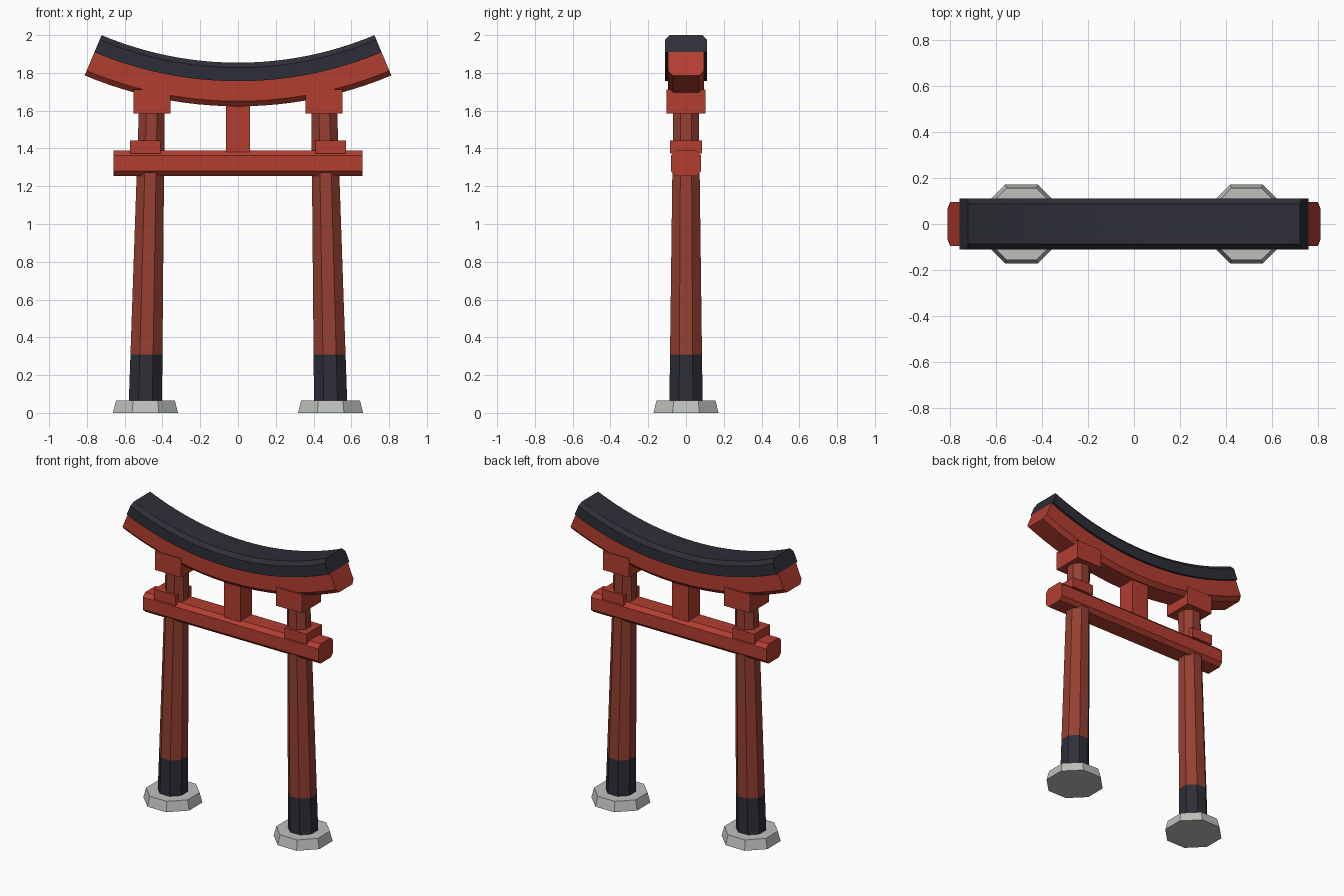
import bpy, bmesh, math

if "Cube" in bpy.data.objects:
    bpy.data.objects.remove(bpy.data.objects["Cube"])


def material(name, rgb):
    m = bpy.data.materials.new(name)
    m.diffuse_color = (*rgb, 1)
    m.use_nodes = True
    m.node_tree.nodes["Principled BSDF"].inputs["Base Color"].default_value = m.diffuse_color
    return m


RED = material("bright_red", (0.45, 0.048, 0.030))
WOOD = material("brown_red", (0.30, 0.050, 0.032))
BLACK = material("charcoal", (0.027, 0.028, 0.039))
STONE = material("stone_grey", (0.51, 0.53, 0.50))


def loft(name, rings, mats, smooth=False):
    """Skin a list of equal-length point rings and cap both ends.
    With two materials the first section takes the second one."""
    bm = bmesh.new()
    rows = [[bm.verts.new(p) for p in r] for r in rings]
    n = len(rows[0])
    for k, (a, b) in enumerate(zip(rows, rows[1:])):
        for i in range(n):
            j = (i + 1) % n
            f = bm.faces.new((a[i], a[j], b[j], b[i]))
            if len(mats) > 1 and k == 0:
                f.material_index = 1
    cap = bm.faces.new(rows[0])
    cap.material_index = len(mats) - 1
    bm.faces.new(rows[-1])
    bmesh.ops.recalc_face_normals(bm, faces=bm.faces)
    me = bpy.data.meshes.new(name)
    bm.to_mesh(me)
    bm.free()
    for m in mats:
        me.materials.append(m)
    ob = bpy.data.objects.new(name, me)
    bpy.context.collection.objects.link(ob)
    if smooth:
        bpy.ops.object.select_all(action='DESELECT')
        bpy.context.view_layer.objects.active = ob
        ob.select_set(True)
        bpy.ops.object.shade_smooth_by_angle(angle=math.radians(30))
    return ob


def octagon(cx, z, apothem):
    r = apothem / math.cos(math.pi / 8)
    return [(cx + r * math.cos(a), r * math.sin(a), z)
            for a in (math.pi / 8 + i * math.pi / 4 for i in range(8))]


def box(name, cx, hx, hy, z0, z1, mat):
    ring = [(cx - hx, -hy), (cx + hx, -hy), (cx + hx, hy), (cx - hx, hy)]
    return loft(name, [[(x, y, z) for x, y in ring] for z in (z0, z1)], [mat])


def curved_beam(name, profile, mat, steps=24):
    """Sweep a (y, height) profile along the upturned arc."""
    centre, half = 3.718, math.radians(22.8)
    rings = []
    for i in range(steps + 1):
        a = half * (2 * i / steps - 1)
        rings.append([((centre - h) * math.sin(a), y,
                       centre - (centre - h) * math.cos(a)) for y, h in profile])
    return loft(name, rings, [mat], smooth=True)


# Paired posts with their footings and blocks
for side, s in (("left", -1), ("right", 1)):
    loft(f"{side}_footing",
         [octagon(s * 0.49, 0, 0.172), octagon(s * 0.49, 0.066, 0.156)], [STONE])
    post = []
    for z in (0.05, 0.31, 1.62):
        t = (z - 0.066) / 1.52
        post.append(octagon(s * (0.49 - 0.033 * t), z, 0.0878 - 0.0195 * t))
    loft(f"{side}_post", post, [WOOD, BLACK])
    box(f"{side}_wedge_block", s * 0.492, 0.081, 0.085, 1.374, 1.443, RED)
    box(f"{side}_capital", s * 0.455, 0.098, 0.103, 1.586, 1.713, RED)

# Straight tie beam with chamfered edges
w, lo, hi, c = 0.08, 1.255, 1.388, 0.025
tie = [(-w + c, lo), (w - c, lo), (w, lo + c), (w, hi - c),
       (w - c, hi), (-w + c, hi), (-w, hi - c), (-w, lo + c)]
loft("tie_beam", [[(x, y, z) for y, z in tie] for x in (-0.66, 0.66)], [RED])

# Centre strut between the beams
box("centre_strut", 0, 0.063, 0.062, 1.37, 1.66, RED)

# Curved lintel, chamfered below, and its cap, chamfered above
curved_beam("curved_lintel",
            [(-0.07, 1.623), (0.07, 1.623), (0.096, 1.65),
             (0.096, 1.757), (-0.096, 1.757), (-0.096, 1.65)], RED)
curved_beam("curved_cap",
            [(-0.111, 1.756), (0.111, 1.756), (0.111, 1.828),
             (0.088, 1.854), (-0.088, 1.854), (-0.111, 1.828)], BLACK)
